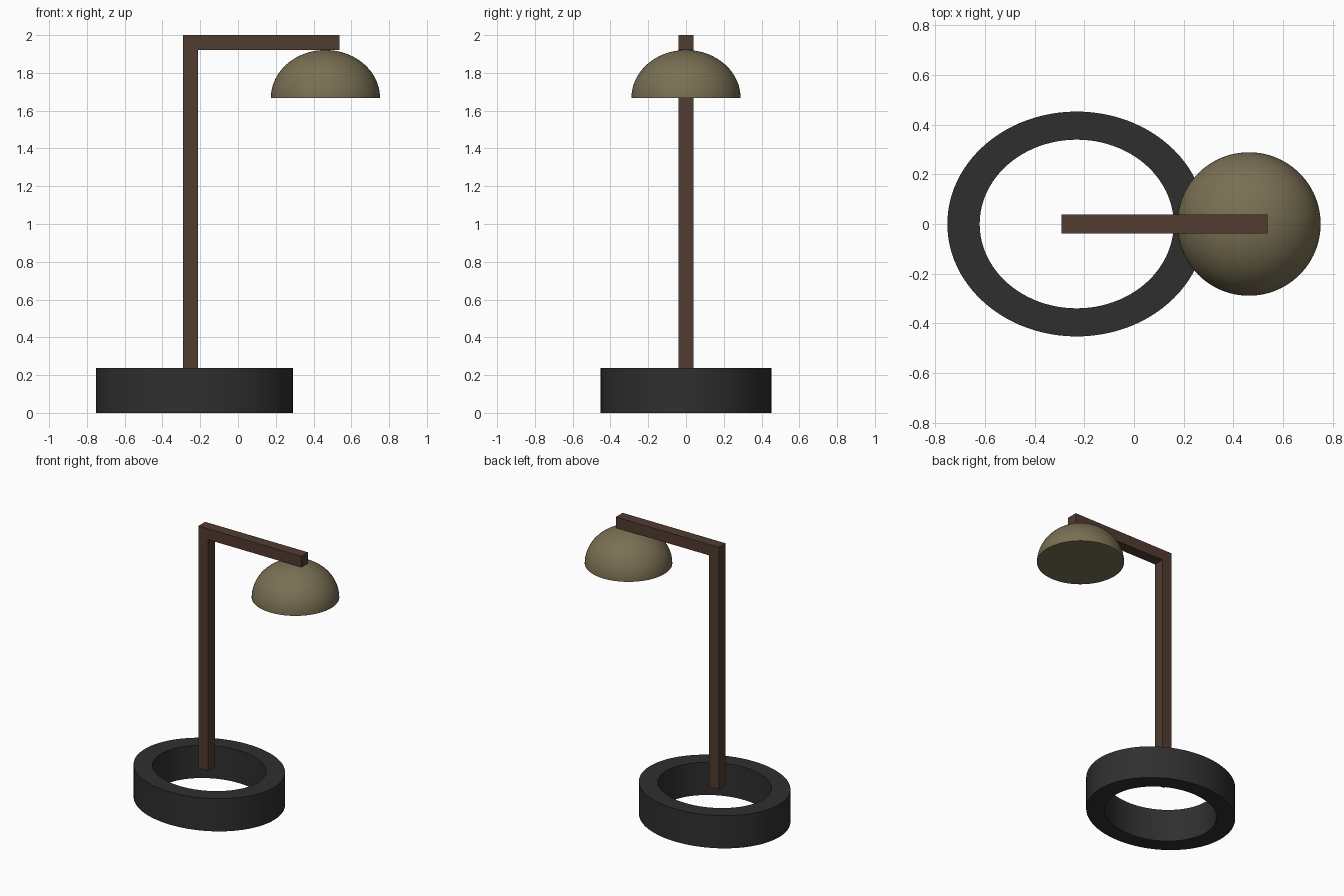
import bpy, bmesh, math

if "Cube" in bpy.data.objects:
    bpy.data.objects.remove(bpy.data.objects["Cube"])


def material(name, rgb):
    m = bpy.data.materials.new(name)
    lin = [((c / 255 + 0.055) / 1.055) ** 2.4 for c in rgb]
    m.diffuse_color = (*lin, 1)
    m.use_nodes = True
    m.node_tree.nodes["Principled BSDF"].inputs["Base Color"].default_value = m.diffuse_color
    return m


charcoal = material("charcoal", (47, 47, 47))
brown = material("dark brown", (81, 60, 48))
olive = material("olive bronze", (121, 111, 83))


def new_object(name, bm, mat, smooth=False):
    bmesh.ops.recalc_face_normals(bm, faces=bm.faces)
    mesh = bpy.data.meshes.new(name)
    bm.to_mesh(mesh)
    bm.free()
    mesh.materials.append(mat)
    ob = bpy.data.objects.new(name, mesh)
    bpy.context.collection.objects.link(ob)
    if smooth:
        bpy.ops.object.select_all(action='DESELECT')
        ob.select_set(True)
        bpy.context.view_layer.objects.active = ob
        bpy.ops.object.shade_smooth_by_angle(angle=math.radians(35))
    return ob


def lathe(name, profile, centre, mat, sx=1, sy=1, closed=False, n=96):
    """Spin an (r, z) profile round z, stretched to an ellipse."""
    bm = bmesh.new()
    rings = []
    for r, z in profile:
        steps = n if r > 1e-6 else 1
        rings.append([bm.verts.new((centre + sx * r * math.cos(math.tau * i / n),
                                    sy * r * math.sin(math.tau * i / n), z))
                      for i in range(steps)])
    pairs = list(zip(rings, rings[1:] + rings[:1])) if closed else list(zip(rings, rings[1:]))
    for a, b in pairs:
        for i in range(n):
            j = (i + 1) % n
            if len(b) == 1:
                bm.faces.new((a[i], a[j], b[0]))
            else:
                bm.faces.new((a[i], a[j], b[j], b[i]))
    if not closed:
        bm.faces.new(rings[0])
    return new_object(name, bm, mat, True)


# Oval ring base
lathe("base_ring", [(1, 0), (1, 0.238), (0.75, 0.238), (0.75, 0)],
      -0.231, charcoal, 0.521, 0.453, closed=True)

# L-shaped post and arm, extruded from one profile
outline = [(-0.292, 0.238), (-0.213, 0.238), (-0.213, 1.921),
           (0.537, 1.921), (0.537, 2.0), (-0.292, 2.0)]
bm = bmesh.new()
face = bm.faces.new([bm.verts.new((x, -0.039, z)) for x, z in outline])
ext = bmesh.ops.extrude_face_region(bm, geom=[face])
bmesh.ops.translate(bm, vec=(0, 0.078, 0),
                    verts=[v for v in ext["geom"] if isinstance(v, bmesh.types.BMVert)])
new_object("post_and_arm", bm, brown)

# Domed shade, closed underneath
steps = 24
dome = [(0.289 * math.cos(math.pi / 2 * k / steps),
         1.667 + 0.254 * math.sin(math.pi / 2 * k / steps)) for k in range(steps)]
lathe("lamp_shade", dome + [(0, 1.921)], 0.463, olive)
